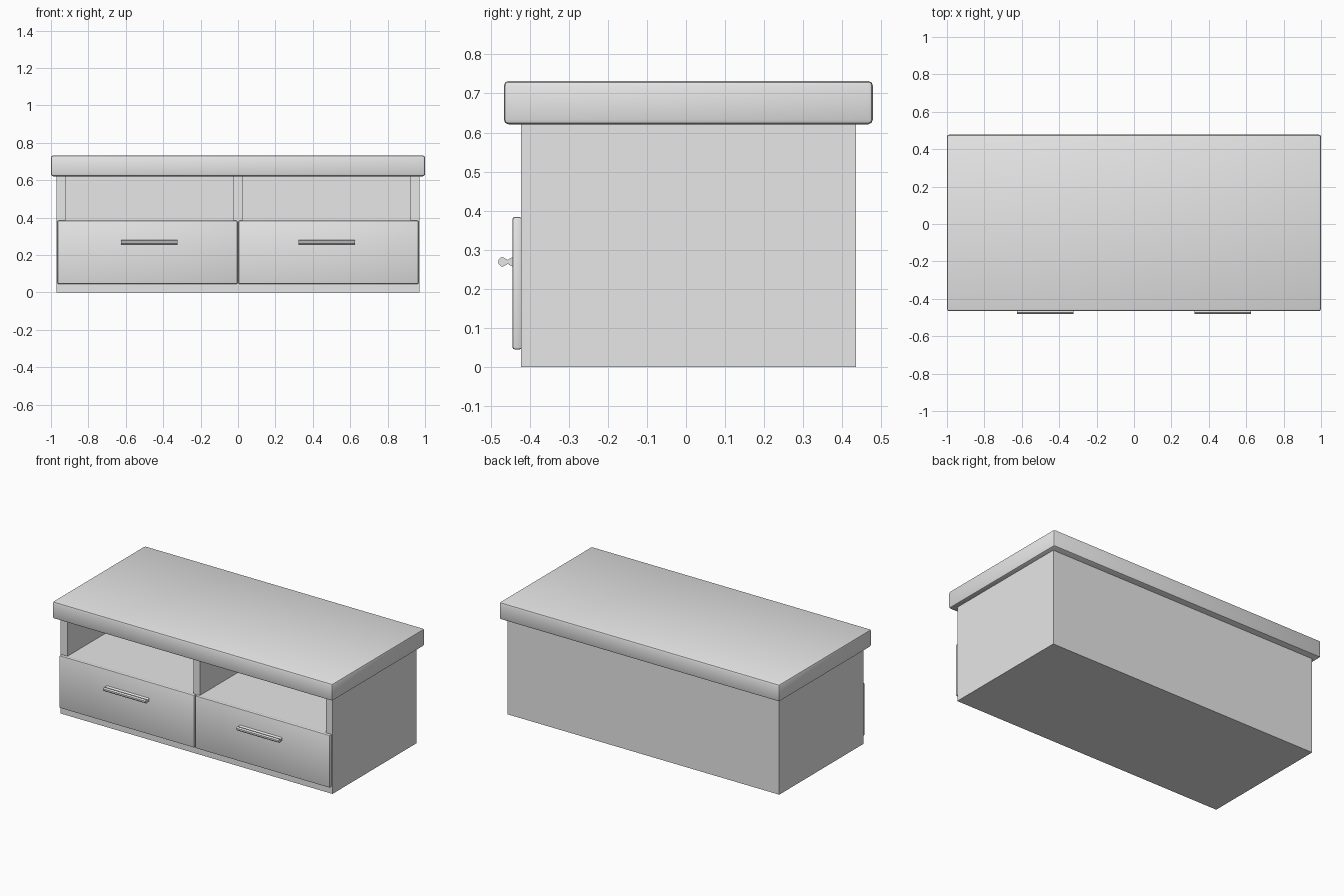
import bpy, bmesh, math
from mathutils import Vector

cube = bpy.data.objects.get("Cube")
if cube:
    bpy.data.objects.remove(cube, do_unlink=True)

grey = bpy.data.materials.new("plain_grey")
grey.use_nodes = True
grey.diffuse_color = (0.8, 0.8, 0.8, 1)
grey.node_tree.nodes["Principled BSDF"].inputs["Base Color"].default_value = (0.8, 0.8, 0.8, 1)


def finish(name, bm):
    bmesh.ops.recalc_face_normals(bm, faces=bm.faces)
    mesh = bpy.data.meshes.new(name)
    bm.to_mesh(mesh)
    bm.free()
    mesh.materials.append(grey)
    obj = bpy.data.objects.new(name, mesh)
    bpy.context.collection.objects.link(obj)
    return obj


def select(obj):
    bpy.ops.object.select_all(action='DESELECT')
    obj.select_set(True)
    bpy.context.view_layer.objects.active = obj


def box(name, low, high, bevel=0):
    low, high = Vector(low), Vector(high)
    bm = bmesh.new()
    bmesh.ops.create_cube(bm, size=1)
    bmesh.ops.scale(bm, vec=high - low, verts=bm.verts)
    bmesh.ops.translate(bm, vec=(low + high) / 2, verts=bm.verts)
    if bevel:
        bmesh.ops.bevel(bm, geom=list(bm.edges), offset=bevel, segments=2,
                        profile=0.5, affect='EDGES')
    obj = finish(name, bm)
    if bevel:
        select(obj)
        bpy.ops.object.shade_smooth_by_angle(angle=math.radians(40))
    return obj


# Carcass with two open shelves cut into the front
carcass = box("carcass", (-0.97, -0.422, 0), (0.97, 0.435, 0.622))
for x0, x1 in ((-0.922, -0.023), (0.023, 0.922)):
    cutter = box("shelf_cutter", (x0, -0.6, 0.382), (x1, 0.41, 0.8))
    cutter.hide_render = True
    cut = carcass.modifiers.new("shelf", 'BOOLEAN')
    cut.operation = 'DIFFERENCE'
    cut.solver = 'EXACT'
    cut.object = cutter
    select(carcass)
    bpy.ops.object.modifier_apply(modifier=cut.name)
    bpy.data.objects.remove(cutter, do_unlink=True)

# Thick overhanging top
box("top_board", (-1, -0.466, 0.621), (1, 0.478, 0.732), 0.012)


# Handle: octagonal grip, narrow neck and flared foot, extruded sideways
def handle(name, x0, x1):
    upper = [(-0.48, 0.005), (-0.473, 0.012), (-0.466, 0.011),
             (-0.456, 0.005), (-0.448, 0.01), (-0.442, 0.012)]
    outline = upper + [(y, -z) for y, z in reversed(upper)]
    bm = bmesh.new()
    face = bm.faces.new([bm.verts.new((x0, y, 0.269 + z)) for y, z in outline])
    grown = bmesh.ops.extrude_face_region(bm, geom=[face], use_keep_orig=True)
    moved = [v for v in grown["geom"] if isinstance(v, bmesh.types.BMVert)]
    bmesh.ops.translate(bm, vec=(x1 - x0, 0, 0), verts=moved)
    return finish(name, bm)


# Drawer fronts and handles on both sides
for side, sign in (("right", -1), ("left", 1)):
    x0, x1 = sorted((sign * 0.003, sign * 0.965))
    box(side + "_drawer_front", (x0, -0.444, 0.045), (x1, -0.42, 0.384), 0.006)
    h0, h1 = sorted((sign * 0.323, sign * 0.626))
    handle(side + "_drawer_handle", h0, h1)
